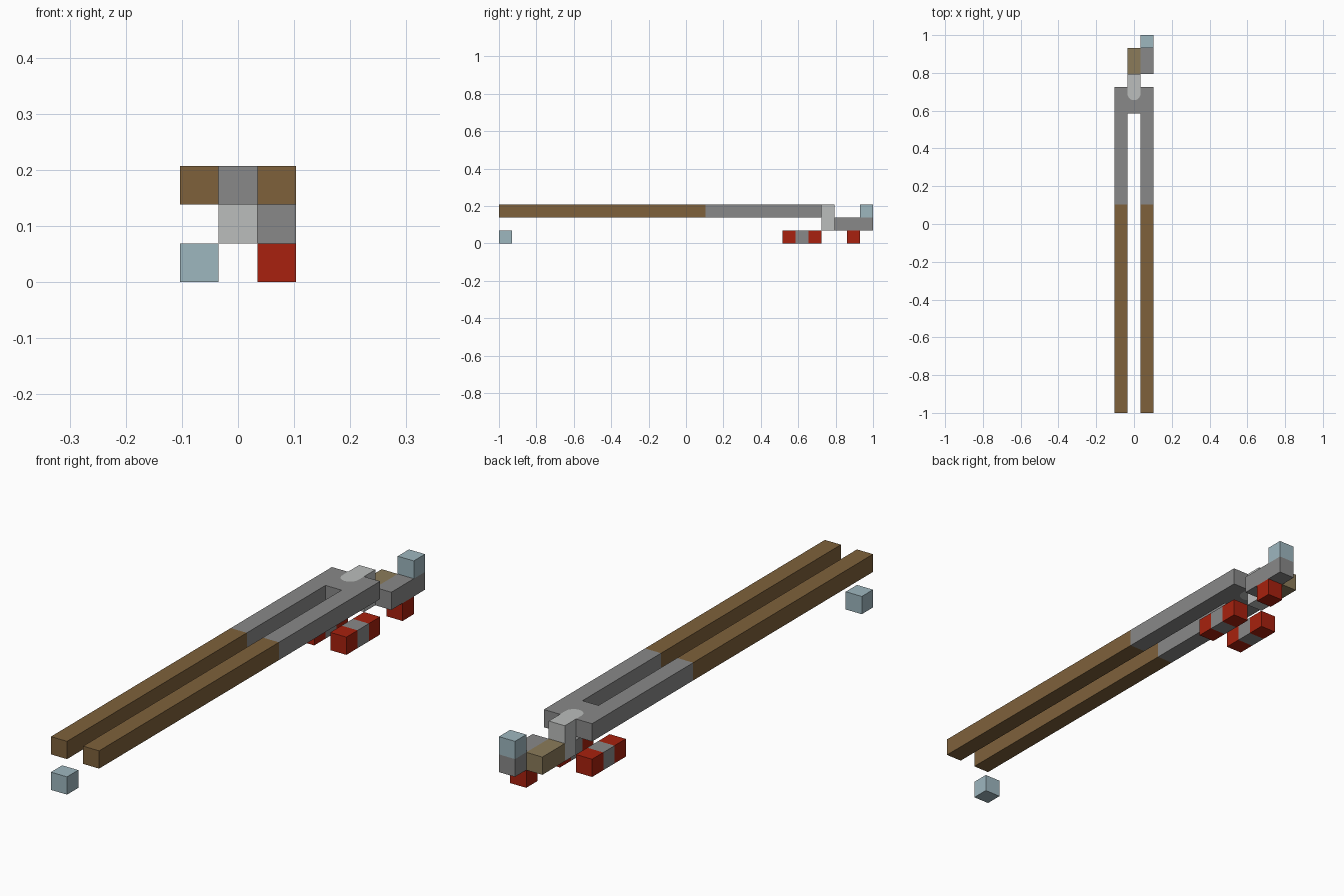
import bpy
import bmesh
from math import sin, cos, pi

cube = bpy.data.objects.get("Cube")
if cube:
    bpy.data.objects.remove(cube)

U = 2 / 29  # one block; the model is 29 blocks long
HALF = U / 2


def material(name, rgb):
    """Flat material from sRGB bytes."""
    linear = [((c / 255 + 0.055) / 1.055) ** 2.4 for c in rgb] + [1]
    mat = bpy.data.materials.new(name)
    mat.use_nodes = True
    mat.diffuse_color = linear
    mat.node_tree.nodes["Principled BSDF"].inputs["Base Color"].default_value = linear
    return mat


BROWN = material("brown wood", (126, 97, 59))
KHAKI = material("pale wood", (139, 123, 90))
GREY = material("grey metal", (137, 137, 137))
LIGHT = material("light metal", (187, 189, 188))
BLUE = material("pale blue", (158, 183, 191))
RED = material("red", (168, 33, 14))


def extrude(name, outline, z, mat, height=1):
    """Prism from an xy outline; z and height are in blocks."""
    bm = bmesh.new()
    base = bm.faces.new([bm.verts.new((x, y, z * U)) for x, y in outline])
    top = bmesh.ops.extrude_face_region(bm, geom=[base])["geom"]
    verts = [v for v in top if isinstance(v, bmesh.types.BMVert)]
    bmesh.ops.translate(bm, verts=verts, vec=(0, 0, height * U))
    bmesh.ops.recalc_face_normals(bm, faces=bm.faces)
    mesh = bpy.data.meshes.new(name)
    bm.to_mesh(mesh)
    bm.free()
    mesh.materials.append(mat)
    obj = bpy.data.objects.new(name, mesh)
    bpy.context.collection.objects.link(obj)
    return obj


def block(name, column, row, z, mat, length=1, height=1):
    """Box: column is -1, 0 or 1 across, row counts blocks from the front."""
    x0, x1 = column * U - HALF, column * U + HALF
    y0, y1 = row * U - 1, (row + length) * U - 1
    return extrude(name, [(x0, y0), (x1, y0), (x1, y1), (x0, y1)], z, mat, height)


# Twin rails and the wheel blocks under them
for side, column in (("right", -1), ("left", 1)):
    block(side + "_wood_rail", column, 0, 2, BROWN, length=16)
    block(side + "_metal_rail", column, 16, 2, GREY, length=9)
    block(side + "_front_foot", column, 22, 0, RED)
    block(side + "_foot_spacer", column, 23, 0, GREY)
    block(side + "_rear_foot", column, 24, 0, RED)

# Bridge between the rails, with a round notch that seats the pin
notch_y = 24.5 * U - 1
arc = [(HALF * cos(pi + pi * i / 16), notch_y + HALF * sin(pi + pi * i / 16))
       for i in range(17)]
bridge_y = 23 * U - 1
extrude("bridge", [(-HALF, bridge_y), (HALF, bridge_y)] + arc[::-1], 2, GREY)

# Pin with a rounded tip, and the post below it
post_y = 25 * U - 1
extrude("pin", arc + [(HALF, post_y), (-HALF, post_y)], 2, LIGHT)
block("post", 0, 25, 1, LIGHT, height=2)

# Rear handle, lever and end blocks
block("handle", 0, 26, 1, KHAKI, length=2)
block("lever", 1, 26, 1, GREY, length=3)
block("rear_marker", 1, 28, 2, BLUE)
block("lever_foot", 1, 27, 0, RED)
block("front_marker", -1, 0, 0, BLUE)
